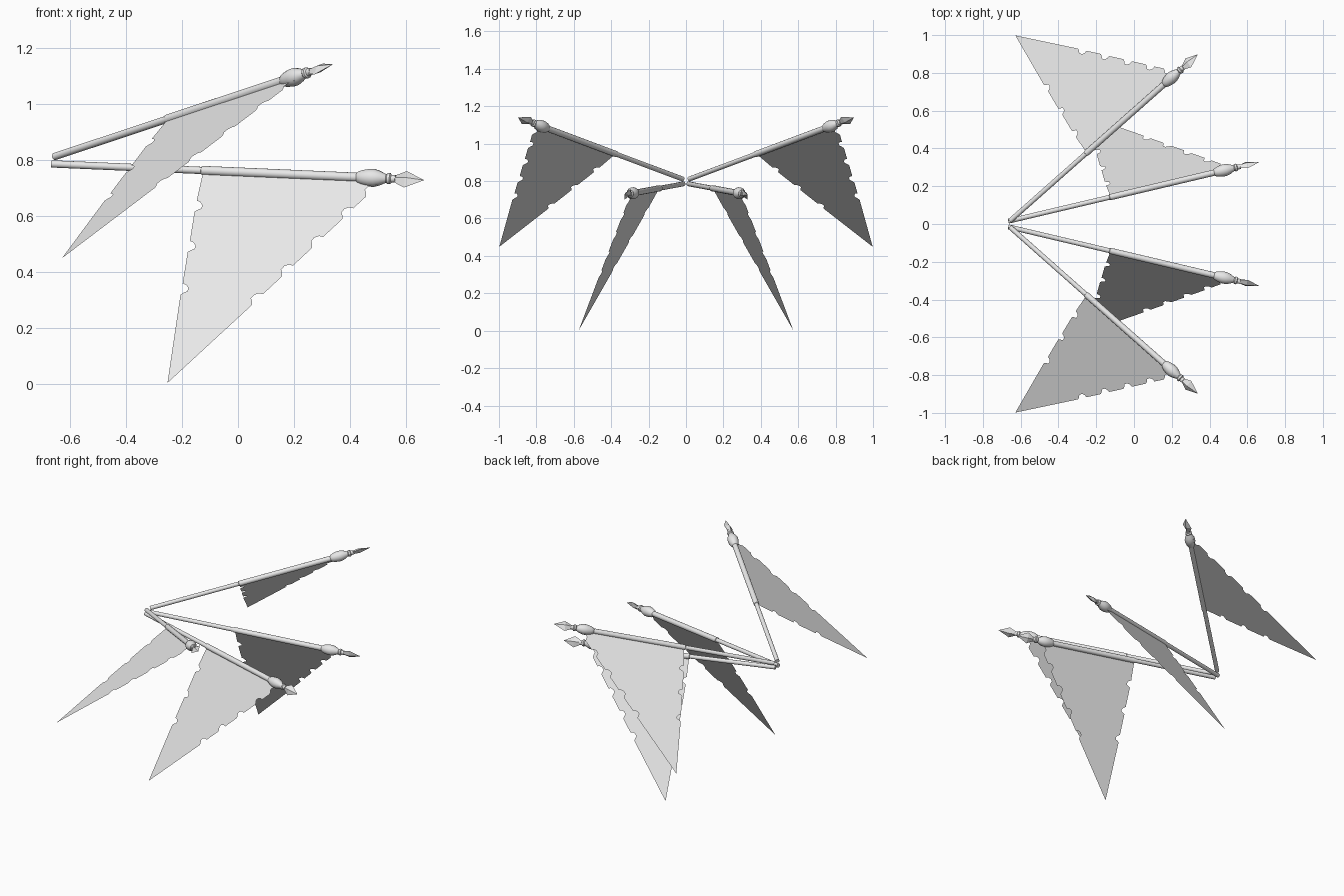
import bpy, math
from mathutils import Vector

if "Cube" in bpy.data.objects:
    bpy.data.objects.remove(bpy.data.objects["Cube"])

grey = bpy.data.materials.new("light_grey")
grey.diffuse_color = (0.8, 0.8, 0.8, 1)
grey.use_nodes = True
grey.node_tree.nodes["Principled BSDF"].inputs["Base Color"].default_value = grey.diffuse_color


def make(name, verts, faces, smooth):
    me = bpy.data.meshes.new(name)
    me.from_pydata(verts, [], faces)
    me.materials.append(grey)
    ob = bpy.data.objects.new(name, me)
    bpy.context.collection.objects.link(ob)
    if smooth:
        bpy.context.view_layer.objects.active = ob
        ob.select_set(True)
        bpy.ops.object.shade_smooth_by_angle(angle=math.radians(40))
        ob.select_set(False)


def sweep(name, place, rings, sides, smooth):
    """Rings of (distance along pole, half width, half thickness)."""
    verts, faces = [], []
    for u, a, b in rings:
        for i in range(sides):
            t = 2 * math.pi * i / sides
            verts.append(place(u, a * math.cos(t), b * math.sin(t)))
    for r in range(len(rings) - 1):
        for i in range(sides):
            j = (i + 1) % sides
            faces.append((r * sides + i, r * sides + j,
                          (r + 1) * sides + j, (r + 1) * sides + i))
    faces.append(tuple(reversed(range(sides))))
    faces.append(tuple(range((len(rings) - 1) * sides, len(rings) * sides)))
    make(name, verts, faces, smooth)


def torn_edge(a, b, notches, inward):
    """Edge from a to b with small scoops torn out of it."""
    a, b = Vector(a), Vector(b)
    shape = [(-0.028, -0.006), (-0.022, 0.008), (-0.008, 0.017),
             (0.008, 0.016), (0.014, 0.004), (0.024, -0.007)]
    pts = [a]
    for t in notches:
        pts += [a.lerp(b, t + dt) + inward * depth for dt, depth in shape]
    return pts + [b]


# pole, collar and knob as (distance, radius)
POLE = [(0, .013), (.55, .013), (.552, .0165), (1.12, .0165), (1.125, .021),
        (1.14, .027), (1.165, .032), (1.185, .032), (1.205, .026), (1.222, .018),
        (1.228, .015), (1.233, .02), (1.243, .02), (1.247, .014), (1.262, .013)]
HEAD = [(1.25, .010, .010), (1.298, .034, .014), (1.366, .0006, .0006)]

# tattered pennant outline in the plane (along pole, away from pole)
TIP = (.563, .881)
inner = torn_edge((.557, 0), TIP, (.17, .36, .56), Vector((1, 0)))
outer = torn_edge((1.215, 0), TIP, (.06, .17, .31, .45, .59), Vector((-.80, -.60)))
OUTLINE = inner + outer[-2::-1]


def banner(name, start, end, corner, side):
    flip = Vector((1, side, 1))
    o, e, c = (Vector(p) * flip for p in (start, end, corner))
    d = (e - o).normalized()
    w = (c - o) - d * (c - o).dot(d)
    w.normalize()
    n = d.cross(w)

    def place(u, v, h=0):
        return o + d * u + w * v + n * h

    sweep(name + "_pole", place, [(u, r, r) for u, r in POLE], 16, True)
    sweep(name + "_spear_head", place, HEAD, 4, False)
    make(name + "_pennant", [place(p.x, p.y) for p in OUTLINE],
         [tuple(range(len(OUTLINE)))], False)


for label, side in (("left", 1), ("right", -1)):
    banner(label + "_upper", (-.655, .018, .811), (.337, .897, 1.14),
           (-.625, 1.0, .45), side)
    banner(label + "_lower", (-.665, .015, .785), (.663, .328, .727),
           (-.255, .573, .002), side)
